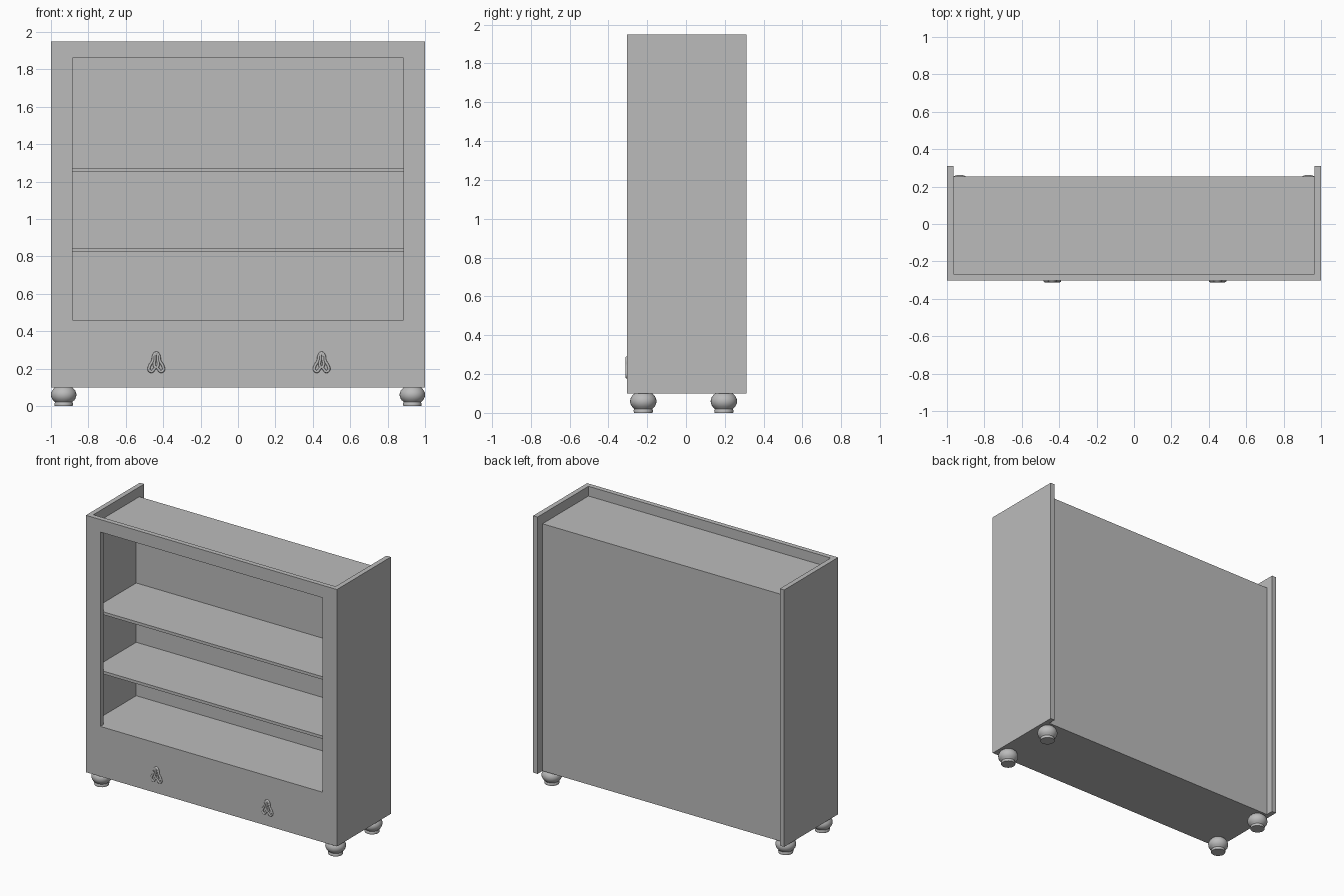
import bpy
import bmesh
import math
from mathutils import Vector

cube = bpy.data.objects.get("Cube")
if cube:
    bpy.data.objects.remove(cube, do_unlink=True)

grey = bpy.data.materials.new("plain_grey")
grey.use_nodes = True
grey.diffuse_color = (0.5, 0.5, 0.5, 1)
grey.node_tree.nodes["Principled BSDF"].inputs["Base Color"].default_value = (0.5, 0.5, 0.5, 1)

FRONT, BACK = -0.303, 0.311      # depth of the outer shell
BASE, TOP = 0.1, 1.95            # height of the outer shell
WALL = 0.035
INNER = 1 - WALL                 # half width between the sides
REAR = 0.255                     # outer face of the back panel


def add_object(name, bm):
    bmesh.ops.recalc_face_normals(bm, faces=bm.faces)
    mesh = bpy.data.meshes.new(name)
    bm.to_mesh(mesh)
    bm.free()
    mesh.materials.append(grey)
    obj = bpy.data.objects.new(name, mesh)
    bpy.context.collection.objects.link(obj)
    return obj


def activate(obj):
    bpy.ops.object.select_all(action='DESELECT')
    obj.select_set(True)
    bpy.context.view_layer.objects.active = obj


def box(name, x, y, z):
    """Box from (low, high) ranges on each axis."""
    bm = bmesh.new()
    bmesh.ops.create_cube(bm, size=1)
    for v in bm.verts:
        v.co = Vector([(lo + hi) / 2 + c * (hi - lo)
                       for c, (lo, hi) in zip(v.co, (x, y, z))])
    return add_object(name, bm)


# Outer shell: a U-shaped plan raised to full height
plan = [(-1, FRONT), (1, FRONT), (1, BACK), (INNER, BACK),
        (INNER, FRONT + WALL), (-INNER, FRONT + WALL), (-INNER, BACK), (-1, BACK)]
bm = bmesh.new()
face = bm.faces.new([bm.verts.new((x, y, BASE)) for x, y in plan])
raised = bmesh.ops.extrude_face_region(bm, geom=[face])["geom"]
bmesh.ops.translate(bm, vec=(0, 0, TOP - BASE),
                    verts=[g for g in raised if isinstance(g, bmesh.types.BMVert)])
shell = add_object("sides_and_front", bm)

# Front opening
cutter = box("opening_cutter", (-0.885, 0.885), (-0.4, -0.2), (0.46, 1.86))
cutter.hide_render = True
cut = shell.modifiers.new("opening", 'BOOLEAN')
cut.operation = 'DIFFERENCE'
cut.solver = 'EXACT'
cut.object = cutter
activate(shell)
bpy.ops.object.modifier_apply(modifier=cut.name)
bpy.data.objects.remove(cutter, do_unlink=True)

# Back panel and horizontal boards
width = (-INNER, INNER)
box("back_panel", width, (REAR - WALL, REAR), (BASE, 1.86))
box("top_board", width, (FRONT + WALL, REAR), (1.86, 1.88))
boards = {"upper_shelf": 1.272, "lower_shelf": 0.845,
          "floor_board": 0.46, "bottom_board": BASE + 0.021}
for name, z in boards.items():
    box(name, width, (FRONT + WALL, REAR - WALL), (z - 0.021, z))


# Turned bun feet
def foot(name, x, y):
    profile = [(0, 0), (0.048, 0), (0.05, 0.012), (0.046, 0.02)]
    for i in range(9):
        a = math.radians(-45 + i * 11.5)
        profile.append((0.068 * math.cos(a), 0.06 + 0.053 * math.sin(a)))
    profile.append((0, BASE))
    bm = bmesh.new()
    verts = [bm.verts.new((r, 0, z)) for r, z in profile]
    edges = [bm.edges.new(pair) for pair in zip(verts, verts[1:])]
    bmesh.ops.spin(bm, geom=verts + edges, cent=(0, 0, 0), axis=(0, 0, 1),
                   angle=math.tau, steps=28)
    bmesh.ops.remove_doubles(bm, verts=bm.verts, dist=0.0002)
    obj = add_object(name, bm)
    obj.location = (x, y, 0)
    activate(obj)
    bpy.ops.object.shade_smooth_by_angle(angle=math.radians(40))


for side, x in (("left", 0.932), ("right", -0.932)):
    foot("front_foot_" + side, x, -0.22)
    foot("back_foot_" + side, x, 0.195)


# Trefoil pulls: thin loops of flattened rod
def pull(name, x):
    curve = bpy.data.curves.new(name, 'CURVE')
    curve.dimensions = '3D'
    curve.bevel_depth = 0.0075
    curve.bevel_resolution = 2
    curve.resolution_u = 6
    half_loop = [(0.013, 0.04), (0.019, 0.01), (0.036, -0.02),
                 (0.038, -0.04), (0.024, -0.048), (0.012, -0.036)]
    outline = ([(0, 0.052)] + half_loop + [(0, -0.024)]
               + [(-px, pz) for px, pz in reversed(half_loop)])
    upper_loop = [(0, 0.046), (0.007, 0.015), (0.01, -0.015),
                  (0, -0.026), (-0.01, -0.015), (-0.007, 0.015)]
    for points in (outline, upper_loop):
        spline = curve.splines.new('BEZIER')
        spline.bezier_points.add(len(points) - 1)
        spline.use_cyclic_u = True
        for bp, (px, pz) in zip(spline.bezier_points, points):
            bp.co = (px, 0, pz)
            bp.handle_left_type = bp.handle_right_type = 'AUTO'
    curve.materials.append(grey)
    obj = bpy.data.objects.new(name, curve)
    bpy.context.collection.objects.link(obj)
    obj.location = (x, FRONT - 0.002, 0.232)
    obj.scale.y = 0.9
    activate(obj)
    bpy.ops.object.convert(target='MESH')
    bpy.ops.object.shade_smooth_by_angle(angle=math.radians(50))


pull("pull_left", 0.447)
pull("pull_right", -0.437)
